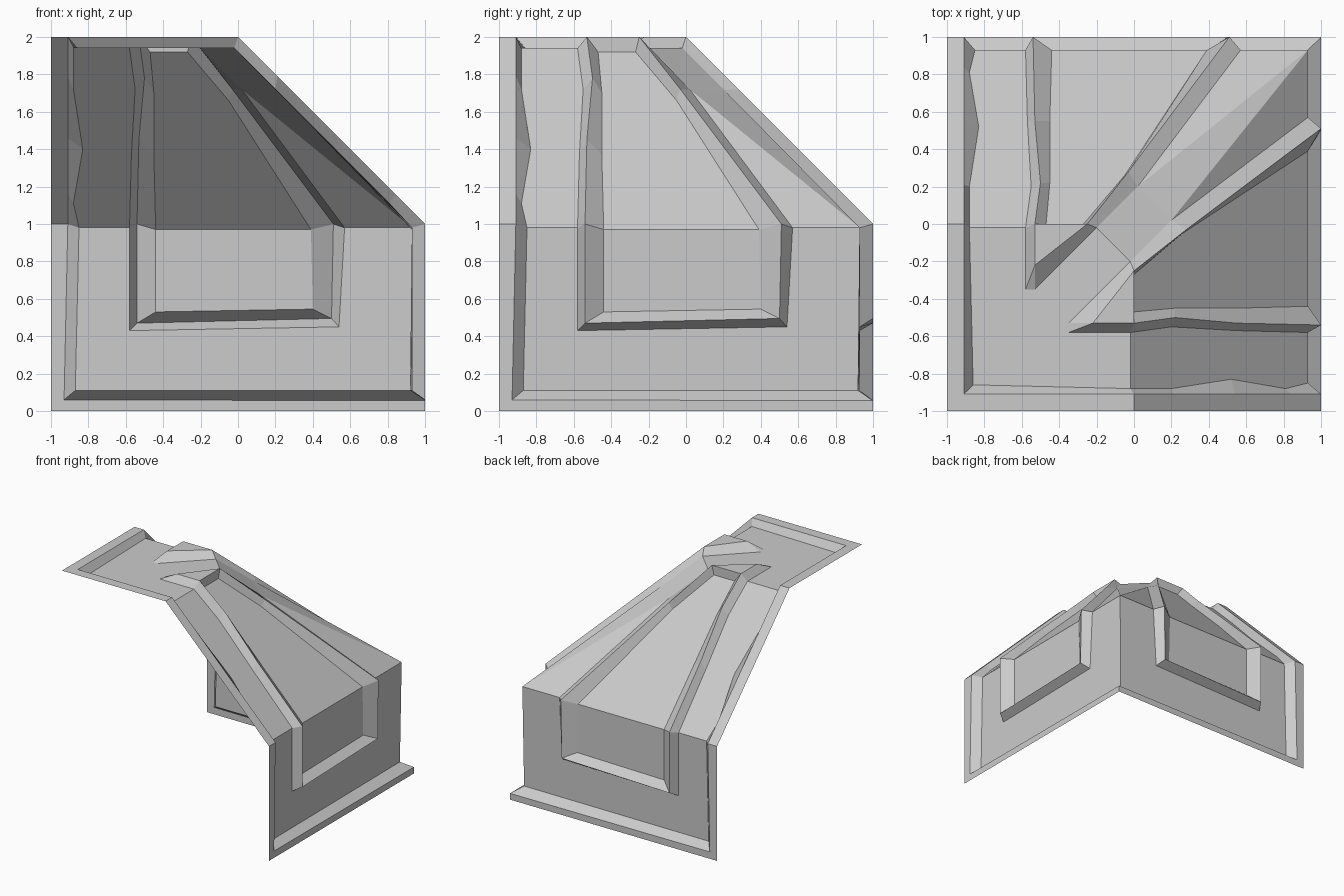
import bpy
from mathutils import Vector

if "Cube" in bpy.data.objects:
    bpy.data.objects.remove(bpy.data.objects["Cube"])


def make(name, faces):
    """Mesh from the +x half's polygons, mirrored across the x = y plane."""
    index, verts, polys = {}, [], []

    def vid(p):
        p = tuple(p)
        if p not in index:
            index[p] = len(verts)
            verts.append(p)
        return index[p]

    for f in faces:
        pts = [Vector(p) for p in f]
        c = sum(pts, Vector()) / len(pts)
        n = Vector()
        for a, b in zip(pts, pts[1:] + pts[:1]):
            n += a.cross(b)
        out = Vector((c.x > 0, 0, c.z > 1))
        if n.dot(out) < 0:
            f = f[::-1]
        polys.append([vid(p) for p in f])
        polys.append([vid((p[1], p[0], p[2])) for p in f[::-1]])
    me = bpy.data.meshes.new(name)
    me.from_pydata(verts, [], polys)
    me.validate()
    ob = bpy.data.objects.new(name, me)
    bpy.context.collection.objects.link(ob)
    return ob


def bridge(a, b, closed=False):
    """Quads between two point rows of equal length."""
    n = len(a)
    out = []
    for i in range(n if closed else n - 1):
        j = (i + 1) % n
        f = []
        for p in (a[i], a[j], b[j], b[i]):
            if p not in f:
                f.append(p)
        if len(f) > 2:
            out.append(f)
    return out


# raised border: outer edge, crest and irregular inner foot
xs = [0, .21, .54, .84, 1]
edge = [(-1, -1, 2)] + [(x, -1, 2 - x) for x in xs] + [(1, -1, 0), (1, 1, 0)]
crest = [(-.91, -.91, 2)] + [(x, -.91, 2 - x) for x in xs] + [(1, -.93, .06), (1, 1, .055)]
foot = [(-.86, -.86, 1.94), (-.02, -.88, 1.94), (.2, -.88, 1.72), (.52, -.83, 1.4),
        (.81, -.88, 1.11), (.93, -.85, .98), (.93, -.87, .11), (.92, .92, .11)]
make("border", bridge(edge, crest) + bridge(crest, foot))

# ridge framing the panel: outer foot, crest, inner foot
outer = [(.93, -.58, .98), (.93, -.58, .43), (.93, .54, .45), (.93, .57, .98), (.2, .02, 1.72),
         (-.02, -.2, 1.94), (-.35, -.53, 1.94), (-.35, -.58, 1.94), (-.02, -.58, 1.94),
         (.2, -.55, 1.72), (.55, -.57, 1.37)]
apex = (-.22, -.53, 2)
top = [(1, -.54, 1), (1, -.54, .47), (1, .5, .495), (1, .51, 1), (.28, -.03, 1.72),
       (0, -.25, 2), apex, apex, (0, -.53, 2), (.22, -.5, 1.78), (.55, -.53, 1.45)]
inner = [(.93, -.44, .97), (.93, -.44, .53), (.93, .4, .545), (.93, .39, .97), (.26, -.05, 1.66),
         (0, -.27, 1.92), (0, -.47, 1.92), (.22, -.45, 1.70), (.55, -.45, 1.37)]
top_in = top[:6] + top[8:]
make("panel_ridge", bridge(outer, top, True) + bridge(top_in, inner, True)
     + [[top[5], apex, top[8]]])

# recessed panel: wall part and sloping part
make("panel", [inner[:4], inner[3:] + inner[:1]])

# ground: top tile, slope, wall and chamfered hip
corner = (.93, .93, .98)
hip_top, hip_low = (-.11, -.11, 1.94), (.11, .11, 1.72)
make("ground", [
    foot[:2] + [outer[8], outer[7], outer[6], outer[5], hip_top],
    foot[1:6] + [outer[0], outer[10], outer[9], outer[8]],
    foot[5:] + [corner, outer[3], outer[2], outer[1], outer[0]],
    [hip_top, outer[5], outer[4], hip_low],
    [outer[4], corner, hip_low],
    [outer[4], outer[3], corner],
])
